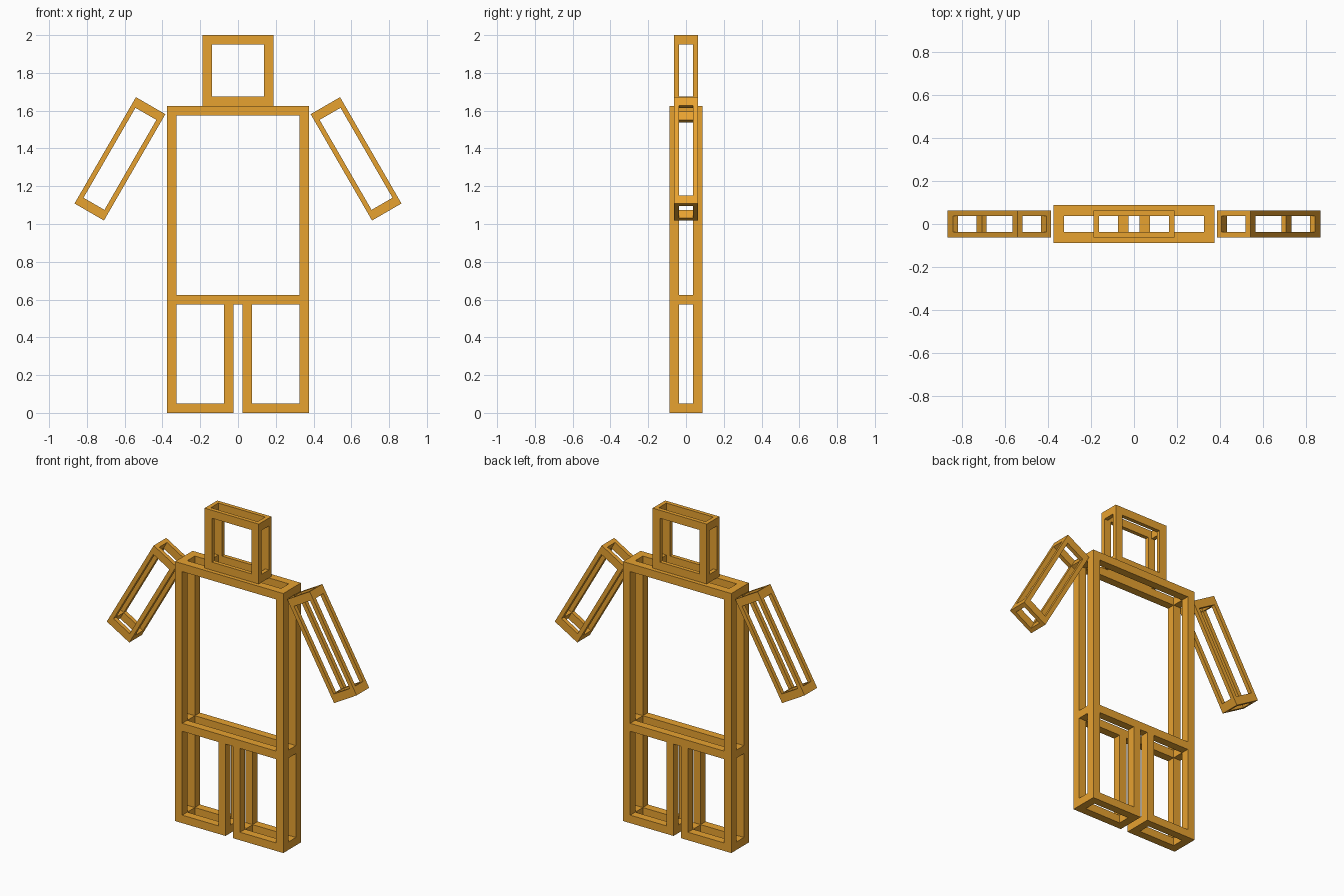
import bpy
from math import radians

if "Cube" in bpy.data.objects:
    bpy.data.objects.remove(bpy.data.objects["Cube"])

mat = bpy.data.materials.new("amber_wood")
mat.diffuse_color = (0.80, 0.36, 0.03, 1)
mat.use_nodes = True
mat.node_tree.nodes["Principled BSDF"].inputs["Base Color"].default_value = mat.diffuse_color


def box(name, size, center=(0, 0, 0)):
    bpy.ops.mesh.primitive_cube_add(size=1, location=center)
    ob = bpy.context.object
    ob.name = name
    ob.scale = size
    bpy.ops.object.transform_apply(location=True, rotation=False, scale=True)
    return ob


def frame(name, center, size, bar, end_bar, tilt=0, open_top=False):
    """Box opened along all three axes so only its edge bars remain.
    bar = bar widths in x, y, z; end_bar = x width of the bars on the end faces."""
    ob = box(name, size)
    x, y, z = (s - 2 * b for s, b in zip(size, bar))
    zc = 0
    if open_top:                       # the rail above closes this frame
        z += bar[2] + 0.1
        zc = (bar[2] + 0.1) / 2
    cuts = [
        ((x, size[1] + 0.2, z), (0, 0, zc)),
        ((size[0] + 0.2, y, z), (0, 0, zc)),
        ((size[0] - 2 * end_bar, y, size[2] + 0.2), (0, 0, 0)),
    ]
    for cut_size, cut_center in cuts:
        cutter = box("cutter", cut_size, cut_center)
        cutter.hide_render = True
        mod = ob.modifiers.new("opening", 'BOOLEAN')
        mod.operation = 'DIFFERENCE'
        mod.solver = 'EXACT'
        mod.object = cutter
        bpy.context.view_layer.objects.active = ob
        bpy.ops.object.modifier_apply(modifier=mod.name)
        bpy.data.objects.remove(cutter)
    ob.location = center
    ob.rotation_euler = (0, radians(tilt), 0)
    ob.data.materials.clear()
    ob.data.materials.append(mat)
    return ob


# torso and head
frame("torso", (0, 0, 1.1), (0.75, 0.175, 1.05), (0.05, 0.05, 0.05), 0.05)
frame("head", (0, 0, 1.8125), (0.375, 0.125, 0.375), (0.05, 0.025, 0.05), 0.025)

# mirrored legs and arms
for side, s in (("left", -1), ("right", 1)):
    frame(side + "_leg", (s * 0.2, 0, 0.2875), (0.35, 0.175, 0.575),
          (0.05, 0.05, 0.05), 0.05, open_top=True)
    frame(side + "_arm", (s * 0.625, 0, 1.345), (0.18, 0.125, 0.65),
          (0.026, 0.025, 0.05), 0.026, tilt=-30 * s)
